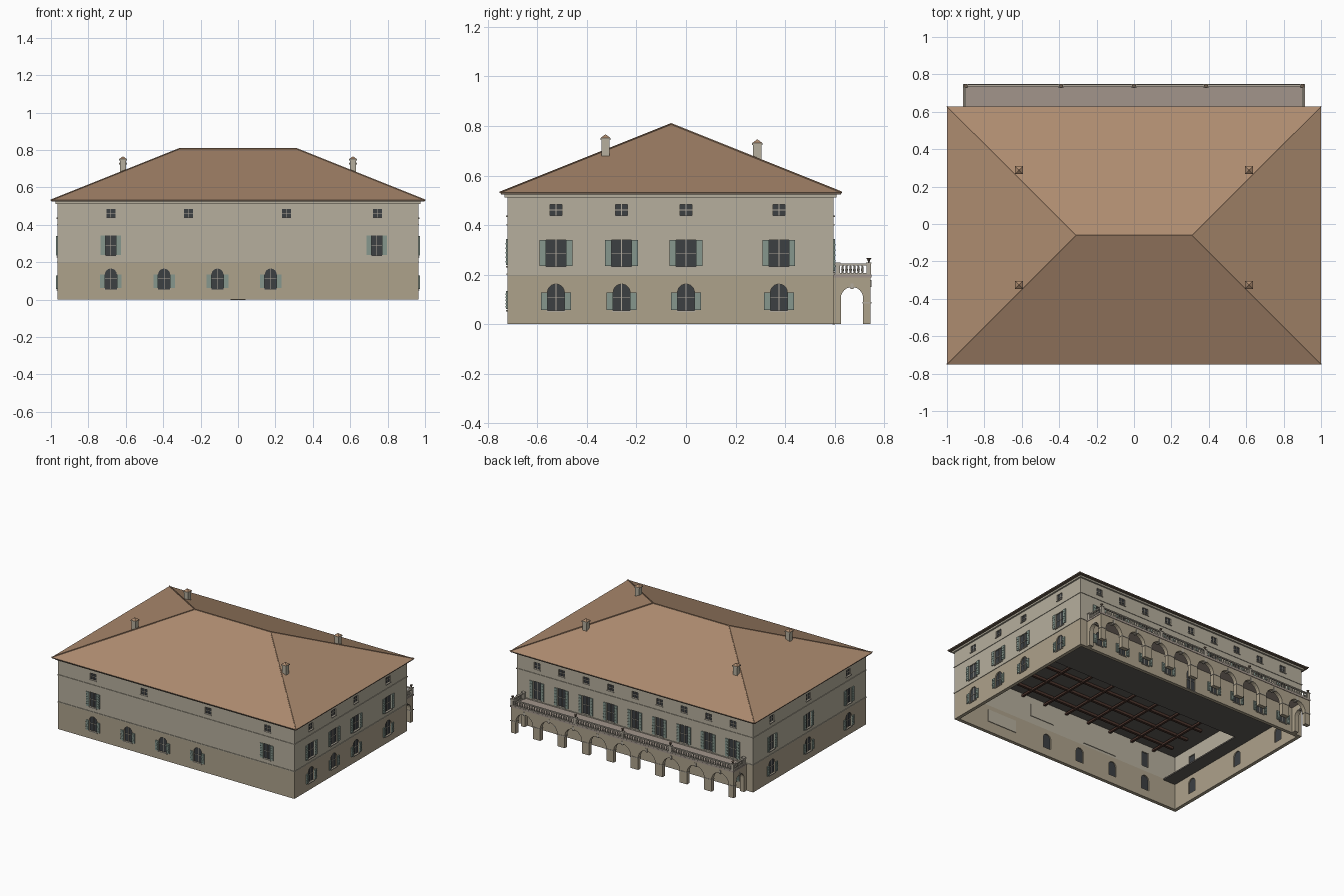
import bpy, bmesh, math
from mathutils import Vector, Matrix

if "Cube" in bpy.data.objects:
    bpy.data.objects.remove(bpy.data.objects["Cube"])

XW, YF, YB = 0.965, -0.72, 0.595          # wall planes
COL = {'plaster': (.47, .43, .34), 'base': (.42, .36, .26), 'roof': (.42, .26, .16), 'trim': (.15, .11, .08),
       'glass': (.045, .05, .055), 'green': (.24, .31, .27), 'stone': (.45, .41, .34), 'deck': (.36, .30, .26),
       'slab': (.12, .11, .10), 'wood': (.07, .035, .025)}
mats, parts = {}, {}
for k, c in COL.items():
    mats[k] = bpy.data.materials.new(k)
    mats[k].diffuse_color = (*c, 1)

def part(name, mat='stone'):
    if name not in parts:
        parts[name] = (bmesh.new(), mat)
    return parts[name][0]

def box(bm, x0, x1, y0, y1, z0, z1):
    m = Matrix.Translation(((x0+x1)/2, (y0+y1)/2, (z0+z1)/2)) @ Matrix.Diagonal((x1-x0, y1-y0, z1-z0, 1))
    bmesh.ops.create_cube(bm, size=1, matrix=m)

# (u, z, w) on a facade -> world; w points outwards
FACE = {'front': lambda u, z, w: (u, YF-w, z), 'back': lambda u, z, w: (u, YB+w, z),
        'right': lambda u, z, w: (XW+w, u, z), 'left': lambda u, z, w: (-XW-w, u, z)}

def prism(bm, side, outline, w0, w1):
    f = FACE[side]
    a = [bm.verts.new(f(u, z, w0)) for u, z in outline]
    b = [bm.verts.new(f(u, z, w1)) for u, z in outline]
    n = len(a)
    fs = [bm.faces.new(a), bm.faces.new(b[::-1])]
    fs += [bm.faces.new((a[i], b[i], b[(i+1) % n], a[(i+1) % n])) for i in range(n)]
    bmesh.ops.recalc_face_normals(bm, faces=fs)

def rect(u0, u1, z0, z1):
    return [(u0, z0), (u1, z0), (u1, z1), (u0, z1)]

def arch(c, r, z0, spring, n=12):
    arc = [(c - r*math.cos(math.pi*i/n), spring + r*math.sin(math.pi*i/n)) for i in range(n+1)]
    return [(c-r, z0)] + arc + [(c+r, z0)]

def window(side, u, z0, z1, hw, arched=False, shutters=True):
    mk = lambda d: arch(u, hw+d, z0-d, z1-hw) if arched else rect(u-hw-d, u+hw+d, z0-d, z1+d)
    prism(part('window_cutter'), side, mk(0), -.04, .02)
    prism(part('window_glass', 'glass'), side, mk(.001), -.017, -.008)
    bars = part('window_bars')
    zm = (z0+z1)/2
    prism(bars, side, rect(u-.0015, u+.0015, z0, z1), -.008, -.005)
    prism(bars, side, rect(u-hw, u+hw, zm-.0015, zm+.0015), -.008, -.005)
    prism(part('window_sills'), side, rect(u-hw-.004, u+hw+.004, z0-.006, z0), -.004, .006)
    if shutters:
        top = z1-hw if arched else z1
        for s in (-1, 1):
            a, b = sorted((u+s*hw, u+s*(hw+.026)))
            prism(part('shutters', 'green'), side, rect(a, b, z0+.003, top), .001, .007)
            for i in range(1, 6):                    # louvre slats
                z = z0 + (top-z0)*i/6
                prism(part('shutters'), side, rect(a+.004, b-.004, z-.003, z+.003), .007, .009)

# windows on the four facades
for u in (-.68, -.265, .26, .745):
    window('front', u, .438, .484, .024, shutters=False)
for u in (-.68, .742):
    window('front', u, .235, .343, .029)
for u in (-.68, -.395, -.11, .175):
    window('front', u, .058, .166, .032, True)
for side, us in (('right', (-.525, -.26, 0, .375)), ('left', (-.52, -.05, .375))):
    for u in us:
        window(side, u, .438, .484, .024, shutters=False)
        window(side, u, .232, .34, .04 if side == 'right' else .03)
        window(side, u, .055, .162, .034, True)
for i in range(-4, 5):
    window('back', i*.2, .438, .484, .024, shutters=False)
    window('back', i*.2, .212, .343, .032)
    if i:
        window('back', i*.2, .05, .15, .03, True)
    else:
        window('back', 0, .004, .155, .035, True, False)

# hollow wall shells, ground storey and upper storeys
def shell(name, mat, z0, z1, t=.025):
    bm = part(name, mat)
    def ring(d, z):
        return [bm.verts.new(p) for p in ((-XW+d, YF+d, z), (XW-d, YF+d, z), (XW-d, YB-d, z), (-XW+d, YB-d, z))]
    loops = [ring(0, z0), ring(0, z1), ring(t, z1), ring(t, z0)]
    for j in range(4):
        A, B = loops[j], loops[(j+1) % 4]
        for i in range(4):
            k = (i+1) % 4
            bm.faces.new((A[i], A[k], B[k], B[i]))
    bmesh.ops.recalc_face_normals(bm, faces=bm.faces[:])
shell('ground_walls', 'base', 0, .2)
shell('upper_walls', 'plaster', .2, .527)

# string courses and cornice
for z, d, h in ((.198, .004, .006), (.398, .004, .006), (.512, .012, .013)):
    c = part('string_courses', 'plaster')
    for y in (YF, YB):
        box(c, -XW-d, XW+d, y-d, y+d, z, z+h)
    for x in (-XW, XW):
        box(c, x-d, x+d, YF-d, YB+d, z, z+h)

# hipped roof, fascia and ridge caps
E = [Vector(p) for p in ((-1, -.75, .532), (1, -.75, .532), (1, .628, .532), (-1, .628, .532))]
R = [Vector((-.31, -.06, .808)), Vector((.31, -.06, .808))]
bm = part('roof', 'roof')
e = [bm.verts.new(p) for p in E]
r = [bm.verts.new(p) for p in R]
for f in ((e[0], e[1], r[1], r[0]), (e[1], e[2], r[1]), (e[2], e[3], r[0], r[1]), (e[3], e[0], r[0]), e[::-1]):
    bm.faces.new(f)
box(part('eaves', 'trim'), -.997, .997, -.747, .625, .524, .5325)
def rod(bm, p, q, rad, n=6):
    d = q-p
    m = Matrix.Translation((p+q)/2) @ d.to_track_quat('Z', 'Y').to_matrix().to_4x4()
    bmesh.ops.create_cone(bm, cap_ends=True, segments=n, radius1=rad, radius2=rad, depth=d.length, matrix=m)
for p, q in ((R[0], R[1]), (E[0], R[0]), (E[3], R[0]), (E[1], R[1]), (E[2], R[1])):
    rod(part('ridge_caps', 'roof'), p, q, .004)

# chimneys
def cone(bm, x, y, z0, z1, r1, r2, n, rot=0.0):
    m = Matrix.Translation((x, y, (z0+z1)/2)) @ Matrix.Rotation(rot, 4, 'Z')
    bmesh.ops.create_cone(bm, cap_ends=True, segments=n, radius1=r1, radius2=r2, depth=z1-z0, matrix=m)
for x in (-.615, .615):
    for y, zt in ((-.325, .765), (.288, .745)):
        c = part('chimneys', 'plaster')
        box(c, x-.017, x+.017, y-.017, y+.017, zt-.11, zt-.022)
        box(c, x-.021, x+.021, y-.021, y+.021, zt-.022, zt-.014)
        cone(part('chimney_caps', 'roof'), x, y, zt-.014, zt, .03, .003, 4, math.pi/4)

# arcade: nine arches at the back, one at each end
line = [(-.91, 0)]
for i in range(-4, 5):
    line += arch(i*.2, .07, 0, .088)
line += [(.91, 0), (.91, .19), (-.91, .19)]
prism(part('arcade', 'base'), 'back', line, .12, .15)
end = [(.595, 0)] + arch(.67, .045, 0, .105) + [(.744, 0), (.744, .19), (.595, .19)]
for side in ('left', 'right'):
    prism(part('arcade'), side, end, -.085, -.054)
    prism(part('keystones'), side, rect(.664, .676, .142, .165), -.086, -.052)
for i in range(-4, 5):
    prism(part('keystones'), 'back', rect(i*.2-.007, i*.2+.007, .15, .178), .119, .153)
for i in range(10):                                  # pier imposts
    x = -.9 + i*.2
    box(part('imposts'), max(x-.033, -.913), min(x+.033, .913), .713, .748, .084, .09)
box(part('balcony_deck', 'deck'), -.914, .914, .595, .748, .189, .2)

# balustrade with posts and urns
b = part('balustrade')
def rail(x0, x1, y0, y1):
    box(b, x0, x1, y0, y1, .2, .206)
    box(b, x0, x1, y0, y1, .237, .245)
rail(-.905, .905, .735, .747)
for s in (-1, 1):
    rail(*sorted((s*.897, s*.91)), .6, .745)
def baluster(x, y):
    cone(b, x, y, .206, .219, .003, .0055, 6)
    cone(b, x, y, .219, .237, .0055, .0028, 6)
for i in range(-44, 45):
    baluster(i*.02, .741)
for s in (-1, 1):
    for i in range(6):
        baluster(s*.9035, .632 + i*.016)
for x, y in [(x, .738) for x in (-.9, -.39, 0, .385, .9)] + [(-.9, .612), (.9, .612)]:
    box(b, x-.01, x+.01, y-.009, y+.009, .2, .247)
    box(b, x-.013, x+.013, y-.011, y+.011, .245, .25)
    if y > .7:
        u = part('urns', 'trim')
        cone(u, x, y, .25, .258, .003, .005, 8)
        cone(u, x, y, .258, .268, .005, .011, 8)

# interior: floors around the double-height hall, beams and wall panels
f = part('inner_floors', 'slab')
box(f, -.94, .94, -.695, .57, .4, .41)
box(f, -.94, .94, .05, .57, .19, .2)
box(f, -.94, -.84, -.695, .05, .19, .2)
w = part('ceiling_beams', 'wood')
for i in range(9):
    x = -.75 + i*.19
    box(w, x-.008, x+.008, -.695, .2, .375, .39)
for i in range(5):
    y = -.6 + i*.15
    box(w, -.84, .84, y-.009, y+.009, .382, .4)
for u, hw, z in ((.57, .12, .12), (.22, .1, .3), (-.28, .14, .26)):
    prism(part('wall_panels', 'plaster'), 'front', rect(u-hw, u+hw, z-.045, z+.045), -.03, -.024)

# turn every part into an object
obs = {}
for name, (bm, mat) in parts.items():
    me = bpy.data.meshes.new(name)
    bm.to_mesh(me)
    bm.free()
    me.materials.append(mats[mat])
    obs[name] = bpy.data.objects.new(name, me)
    bpy.context.collection.objects.link(obs[name])
cut = obs['window_cutter']
cut.hide_render = True
cut.hide_set(True)
for n in ('ground_walls', 'upper_walls'):
    m = obs[n].modifiers.new('openings', 'BOOLEAN')
    m.object, m.operation, m.solver = cut, 'DIFFERENCE', 'EXACT'

for m in bpy.data.materials:
    if m.users and not m.is_grease_pencil:
        m.use_nodes = True
        m.node_tree.nodes["Principled BSDF"].inputs["Base Color"].default_value = m.diffuse_color
